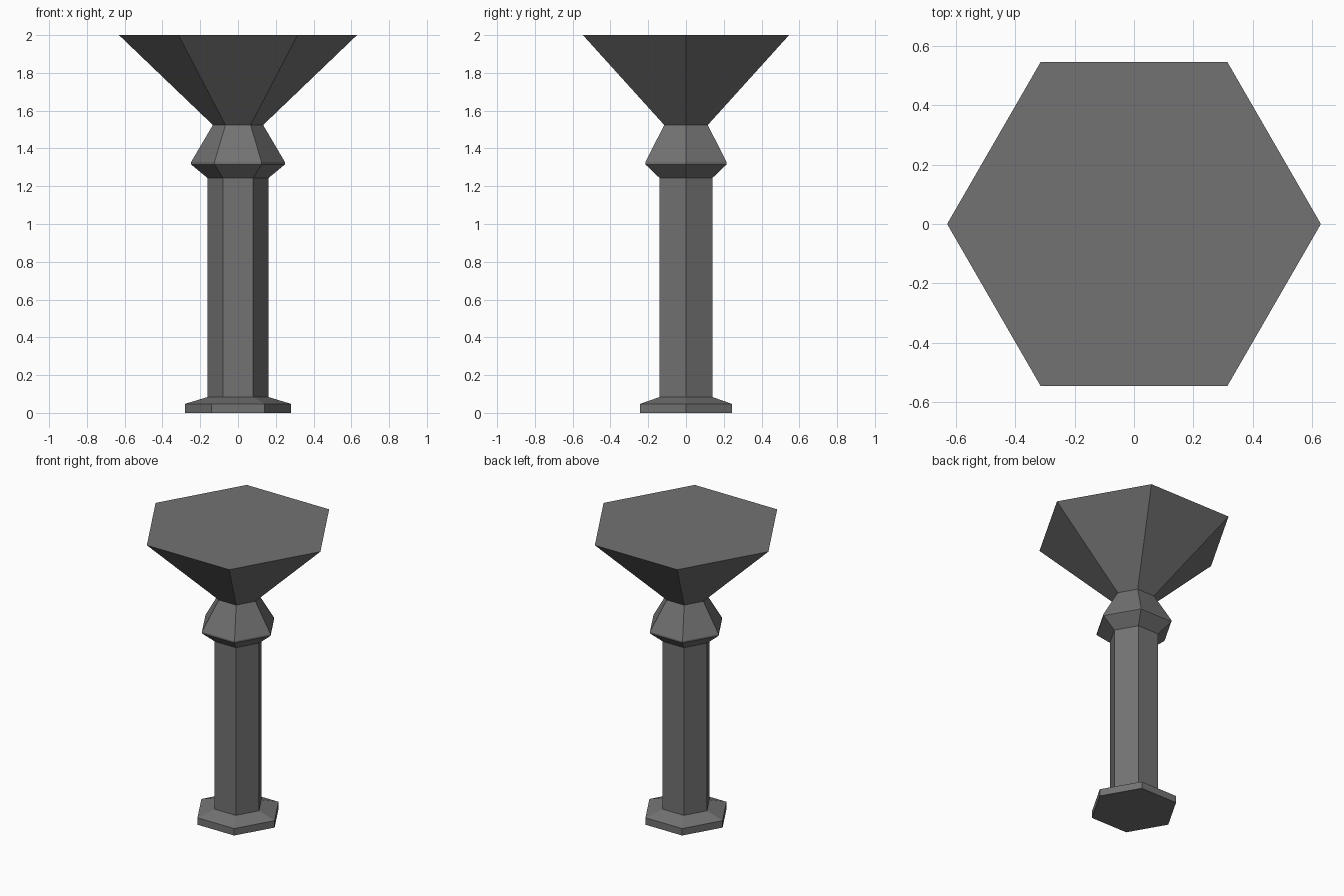
import bpy, bmesh, math

if "Cube" in bpy.data.objects:
    bpy.data.objects.remove(bpy.data.objects["Cube"])

SIDES = 6
stone = bpy.data.materials.new("dark_grey_stone")
stone.diffuse_color = (0.17, 0.17, 0.172, 1.0)
stone.use_nodes = True
stone.node_tree.nodes["Principled BSDF"].inputs["Base Color"].default_value = stone.diffuse_color


def hex_part(name, profile, cap_bottom=False, cap_top=False):
    """Sweep a (corner radius, height) profile around a hexagon."""
    bm = bmesh.new()
    rings = []
    for r, z in profile:
        rings.append([bm.verts.new((r * math.cos(math.tau * i / SIDES),
                                    r * math.sin(math.tau * i / SIDES), z))
                      for i in range(SIDES)])
    for low, high in zip(rings, rings[1:]):
        for i in range(SIDES):
            j = (i + 1) % SIDES
            bm.faces.new((low[i], low[j], high[j], high[i]))
    if cap_bottom:
        bm.faces.new(rings[0][::-1])
    if cap_top:
        bm.faces.new(rings[-1])
    mesh = bpy.data.meshes.new(name)
    bm.to_mesh(mesh)
    bm.free()
    mesh.materials.append(stone)
    obj = bpy.data.objects.new(name, mesh)
    bpy.context.collection.objects.link(obj)
    return obj


# Foot plate with sloped shoulder
hex_part("foot", [(0.28, 0.0), (0.28, 0.048), (0.161, 0.084)], cap_bottom=True)
# Straight column
hex_part("shaft", [(0.161, 0.084), (0.161, 1.243)])
# Flared collar with a thin rim
hex_part("collar", [(0.161, 1.243), (0.249, 1.316), (0.249, 1.327), (0.133, 1.524)])
# Wide flared top with flat surface
hex_part("flared_top", [(0.133, 1.524), (0.63, 2.0)], cap_top=True)
